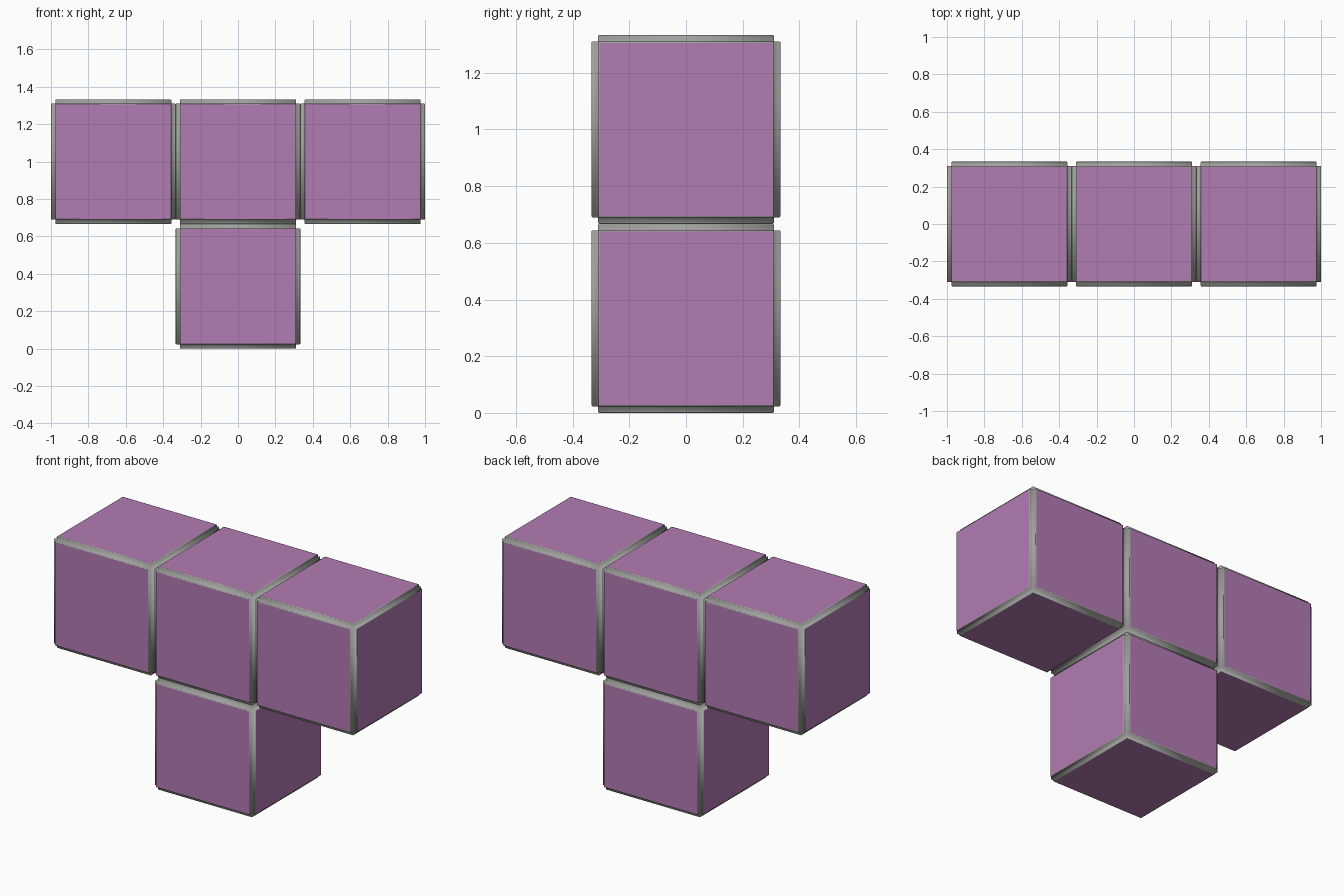
import bpy
import bmesh
from mathutils import Vector

if "Cube" in bpy.data.objects:
    bpy.data.objects.remove(bpy.data.objects["Cube"])

CELL = 2 / 3          # size of one cube
PLATE = 0.31          # half width of each raised face panel
RISE = CELL / 2 - PLATE


def material(name, rgb):
    mat = bpy.data.materials.new(name)
    mat.diffuse_color = (*rgb, 1)
    mat.use_nodes = True
    mat.node_tree.nodes["Principled BSDF"].inputs["Base Color"].default_value = mat.diffuse_color
    return mat


grey = material("grey_groove", (0.35, 0.35, 0.34))
purple = material("purple_panel", (0.45, 0.2, 0.45))


def panelled_cube(name, centre):
    bm = bmesh.new()
    bmesh.ops.create_cube(bm, size=2 * PLATE)

    # raise the six panels, leaving a square groove along every edge
    panels = [f for f in bmesh.ops.extrude_discrete_faces(bm, faces=bm.faces[:])["faces"]]
    bm.normal_update()
    for f in panels:
        push = f.calc_center_median().normalized() * RISE
        bmesh.ops.translate(bm, verts=f.verts[:], vec=push)

    # soften the panel rims
    rims = list({e for f in panels for e in f.edges})
    bmesh.ops.bevel(bm, geom=rims, offset=0.004, segments=2, profile=0.5,
                    affect='EDGES', clamp_overlap=True)
    bmesh.ops.recalc_face_normals(bm, faces=bm.faces[:])

    # large faces are flat purple panels, the grooves are smooth grey
    for f in bm.faces:
        is_panel = f.calc_area() > 0.1
        f.material_index = 1 if is_panel else 0
        f.smooth = not is_panel

    mesh = bpy.data.meshes.new(name)
    bm.to_mesh(mesh)
    bm.free()
    mesh.materials.append(grey)
    mesh.materials.append(purple)
    obj = bpy.data.objects.new(name, mesh)
    obj.location = Vector(centre)
    bpy.context.collection.objects.link(obj)
    return obj


# row of three cubes with one below the middle
for label, i in (("left", -1), ("middle", 0), ("right", 1)):
    panelled_cube(f"{label}_cube", (i * CELL, 0, 1.5 * CELL))
panelled_cube("stem_cube", (0, 0, 0.5 * CELL))
